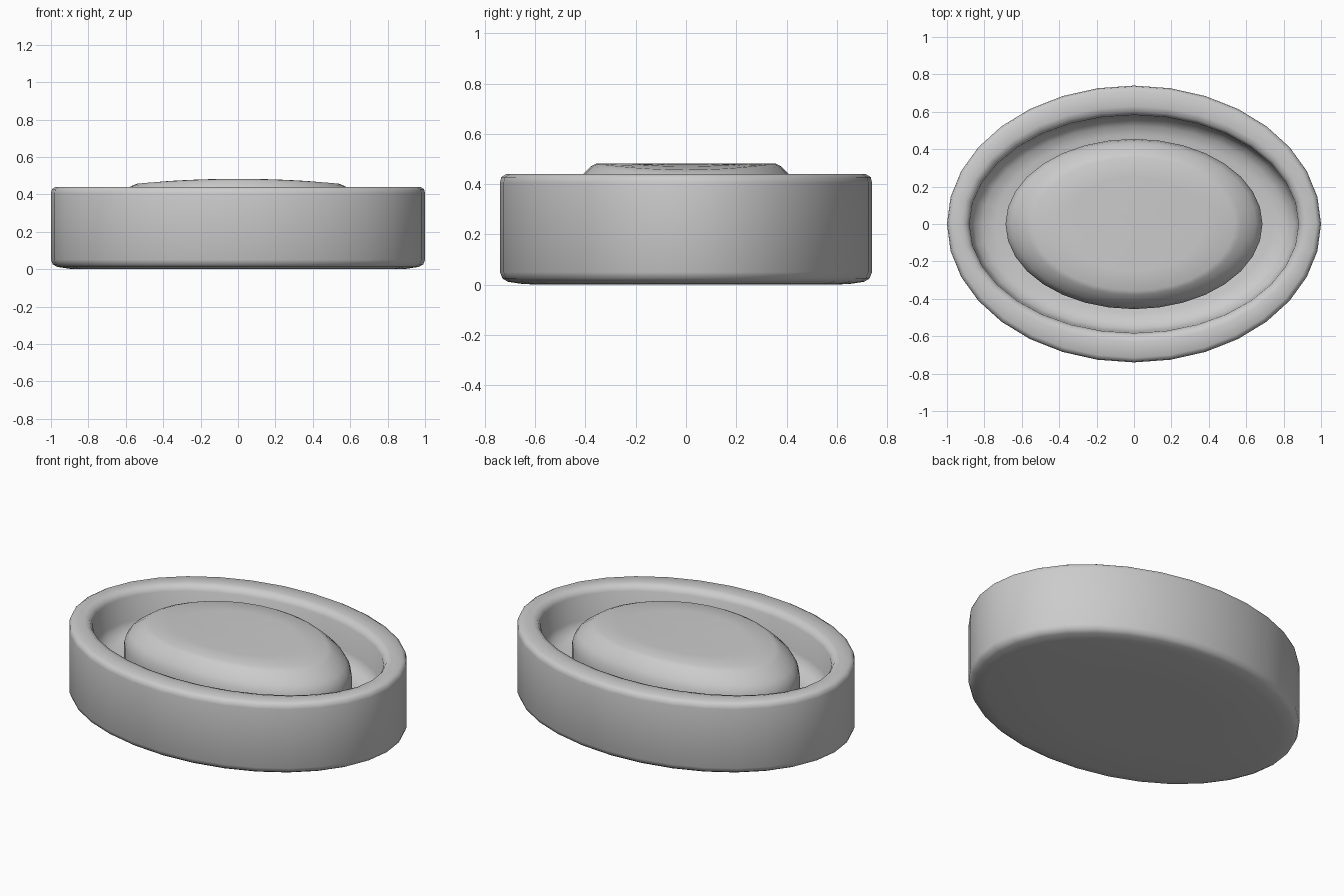
import bpy, bmesh, math

if "Cube" in bpy.data.objects:
    bpy.data.objects.remove(bpy.data.objects["Cube"])

N = 32


def oval_lathe(name, rings, z_func=lambda x, z: z):
    """Loft stacked ellipses (rx, ry, z), closing both ends with a centre fan."""
    bm = bmesh.new()
    loops = []
    for rx, ry, z in rings:
        loop = []
        for i in range(N):
            a = 2 * math.pi * i / N
            x, y = rx * math.cos(a), ry * math.sin(a)
            loop.append(bm.verts.new((x, y, z_func(x, z))))
        loops.append(loop)
    for lo, hi in zip(loops, loops[1:]):
        for i in range(N):
            j = (i + 1) % N
            bm.faces.new((lo[i], lo[j], hi[j], hi[i]))
    for loop, z in ((loops[0], rings[0][2]), (loops[-1], rings[-1][2])):
        c = bm.verts.new((0, 0, z_func(0, z)))
        for i in range(N):
            bm.faces.new((loop[i], loop[(i + 1) % N], c))
    bmesh.ops.recalc_face_normals(bm, faces=bm.faces)
    me = bpy.data.meshes.new(name)
    bm.to_mesh(me)
    bm.free()
    ob = bpy.data.objects.new(name, me)
    bpy.context.collection.objects.link(ob)
    for p in me.polygons:
        p.use_smooth = True
    return ob


# Dish: underside, outer wall, rounded rim, inner wall, filleted floor
oval_lathe("dish", [
    (0.50, 0.36, 0.0), (0.90, 0.645, 0.002), (0.965, 0.71, 0.012),
    (0.99, 0.73, 0.025), (1.0, 0.74, 0.05),
    (1.0, 0.74, 0.405), (0.995, 0.735, 0.428), (0.975, 0.715, 0.44),
    (0.92, 0.63, 0.44), (0.895, 0.60, 0.432), (0.88, 0.583, 0.405),
    (0.875, 0.578, 0.26), (0.855, 0.56, 0.215), (0.81, 0.525, 0.185),
    (0.74, 0.475, 0.17), (0.50, 0.32, 0.165)])

# Soap: rounded bar with its upper half arched along x
SX, SY = 0.687, 0.455
profile = [(0.6, 0.14), (0.92, 0.15), (0.98, 0.18), (1.0, 0.23), (1.0, 0.34),
           (0.985, 0.38), (0.95, 0.415), (0.89, 0.445), (0.835, 0.47),
           (0.785, 0.482), (0.55, 0.483), (0.28, 0.483)]


def arch(x, z):
    return z - 0.085 * x * x * max(0.0, (z - 0.14) / 0.34)


oval_lathe("soap_bar", [(SX * s, SY * s, z) for s, z in profile], arch)
